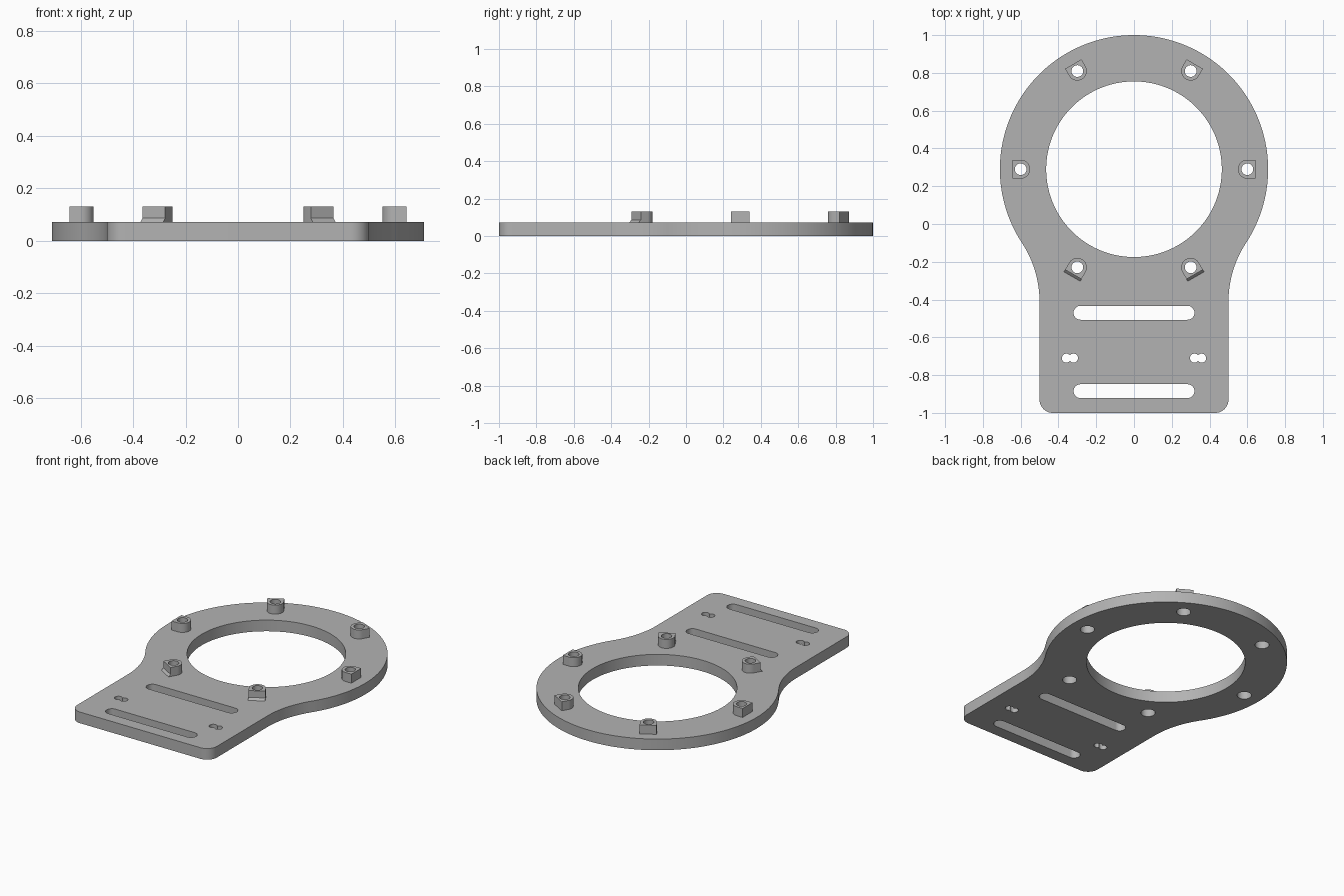
import bpy, bmesh, math
from mathutils import Matrix, Vector

if "Cube" in bpy.data.objects:
    bpy.data.objects.remove(bpy.data.objects["Cube"])

T = 0.072            # plate thickness
TOP = 0.13           # top of the bosses
RING_Y = 0.29        # ring centre
R_OUT, R_IN, R_BOSS = 0.71, 0.465, 0.60

grey = bpy.data.materials.new("mid grey")
grey.diffuse_color = (0.45, 0.45, 0.45, 1)
grey.use_nodes = True
grey.node_tree.nodes["Principled BSDF"].inputs["Base Color"].default_value = grey.diffuse_color


def arc(cx, cy, r, a0, a1, n):
    """Points on an arc, angles in degrees."""
    return [(cx + r * math.cos(math.radians(a0 + (a1 - a0) * i / n)),
             cy + r * math.sin(math.radians(a0 + (a1 - a0) * i / n)))
            for i in range(n + 1)]


def circle(cx, cy, r, n=40):
    return arc(cx, cy, r, 0, 360, n)[:-1]


def slot(cy, half, r):
    return (arc(half - r, cy, r, -90, 90, 16)
            + arc(-half + r, cy, r, 90, 270, 16))


def extrude_loops(name, loops, z0, z1):
    """Solid from an outline with holes."""
    cu = bpy.data.curves.new(name, 'CURVE')
    cu.dimensions = '2D'
    cu.fill_mode = 'BOTH'
    cu.extrude = (z1 - z0) / 2
    for pts in loops:
        s = cu.splines.new('POLY')
        s.points.add(len(pts) - 1)
        for p, (x, y) in zip(s.points, pts):
            p.co = (x, y, 0, 1)
        s.use_cyclic_u = True
    tmp = bpy.data.objects.new(name + "_curve", cu)
    bpy.context.collection.objects.link(tmp)
    dg = bpy.context.evaluated_depsgraph_get()
    me = bpy.data.meshes.new_from_object(tmp.evaluated_get(dg))
    bpy.data.objects.remove(tmp)
    bm = bmesh.new()
    bm.from_mesh(me)
    bmesh.ops.remove_doubles(bm, verts=bm.verts, dist=1e-5)
    bmesh.ops.translate(bm, verts=bm.verts, vec=(0, 0, (z0 + z1) / 2))
    bmesh.ops.recalc_face_normals(bm, faces=bm.faces)
    bm.to_mesh(me)
    bm.free()
    return finish(name, me)


def finish(name, me):
    me.materials.clear()
    me.materials.append(grey)
    ob = bpy.data.objects.new(name, me)
    bpy.context.collection.objects.link(ob)
    bpy.ops.object.select_all(action='DESELECT')
    ob.select_set(True)
    bpy.context.view_layer.objects.active = ob
    bpy.ops.object.shade_smooth_by_angle(angle=math.radians(30))
    return ob


# Plate outline: rounded tab, concave neck fillets, round head
HALF, FIL, COR = 0.5, 0.57, 0.07
fx = HALF + FIL
fy = RING_Y - math.sqrt((R_OUT + FIL) ** 2 - fx ** 2)
neck = math.degrees(math.atan2(fy - RING_Y, fx))
right = arc(HALF - COR, -1 + COR, COR, -90, 0, 10)
right += arc(fx, fy, FIL, 180, 180 + neck, 20)
right += arc(0, RING_Y, R_OUT, neck, 90, 60)[1:]
outline = right + [(-x, y) for x, y in reversed(right[:-1])]

# Openings: bore, two adjusting slots, overlapping screw holes, counterbores
spots = [(math.radians(a), R_BOSS * math.cos(math.radians(a)),
          RING_Y + R_BOSS * math.sin(math.radians(a))) for a in range(0, 360, 60)]
holes = [circle(0, RING_Y, R_IN, 120),
         slot(-0.47, 0.32, 0.037), slot(-0.885, 0.32, 0.037)]
for s in (-1, 1):
    a = math.degrees(math.acos(0.019 / 0.024))
    holes.append(arc(s * 0.339 + 0.019, -0.71, 0.024, -180 + a, 180 - a, 20)
                 + arc(s * 0.339 - 0.019, -0.71, 0.024, a, 360 - a, 20)[1:-1])
holes += [circle(x, y, 0.042) for _, x, y in spots]
extrude_loops("mounting_plate", [outline] + holes, 0, T)

# Bosses: round towards the bore, flat on the outside, drilled through
FLAT, RB = 0.043, 0.05
d_shape = arc(0, 0, RB, 90, 270, 20) + [(FLAT, -RB), (FLAT, RB)]
for i, (a, x, y) in enumerate(spots):
    ob = extrude_loops(f"boss_{i + 1}", [d_shape, circle(0, 0, 0.031)], T, TOP)
    ob.matrix_world = Matrix.Translation((x, y, 0)) @ Matrix.Rotation(a, 4, 'Z')

    # Sloped foot on the two bosses next to the tab
    if i in (4, 5):
        bm = bmesh.new()
        ends = []
        for sy in (-RB, RB):
            ends.append([bm.verts.new(p) for p in (
                (FLAT, sy, T), (FLAT + 0.013, sy, T), (FLAT, sy, T + 0.014))])
        bm.faces.new(ends[0])
        bm.faces.new(ends[1])
        for k in range(3):
            j = (k + 1) % 3
            bm.faces.new((ends[0][k], ends[0][j], ends[1][j], ends[1][k]))
        bmesh.ops.recalc_face_normals(bm, faces=bm.faces)
        me = bpy.data.meshes.new("boss_foot")
        bm.to_mesh(me)
        bm.free()
        foot = finish(f"boss_foot_{i - 3}", me)
        foot.matrix_world = ob.matrix_world.copy()
